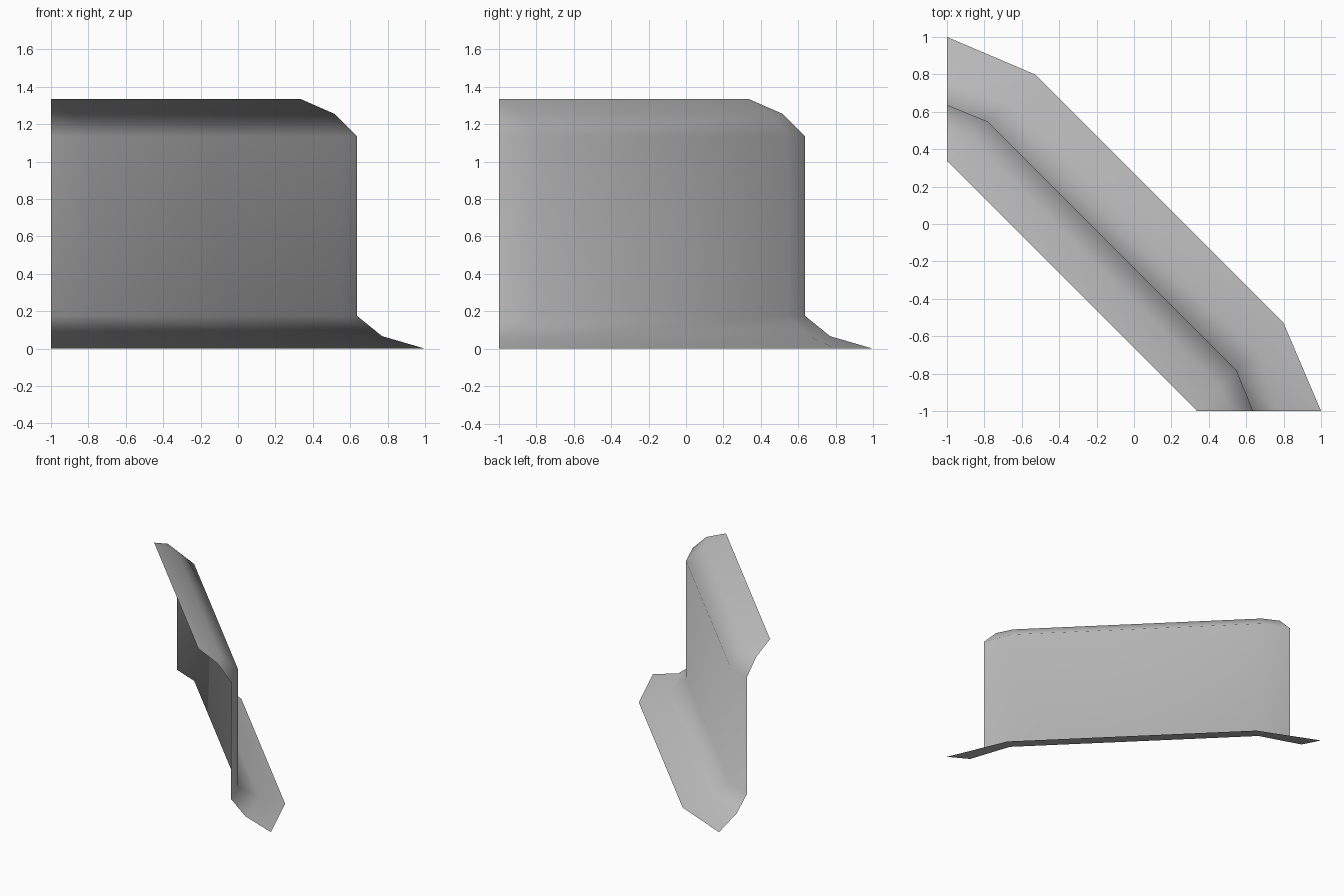
import bpy
import bmesh

if "Cube" in bpy.data.objects:
    bpy.data.objects.remove(bpy.data.objects["Cube"])

# Plain grey sheet material
grey = bpy.data.materials.new("plain grey")
grey.diffuse_color = (0.52, 0.52, 0.52, 1.0)
grey.use_nodes = True
grey.node_tree.nodes["Principled BSDF"].inputs["Base Color"].default_value = grey.diffuse_color

# Cross-section from foot to top lip: height, end position, bend corner (x, y)
profile = [
    (0.00, 1.00, (0.80, -0.53)),
    (0.067, 0.77, (0.66, -0.67)),
    (0.175, 0.637, (0.548, -0.782)),
    (1.135, 0.637, (0.548, -0.782)),
    (1.255, 0.517, (0.455, -0.875)),
    (1.335, 0.333, (0.334, -0.996)),
]

bm = bmesh.new()
rows = []
for z, end, (cx, cy) in profile:
    # Each row bends twice and is mirrored across the diagonal
    half = [(end, -1.0), (cx, cy)]
    path = half + [(y, x) for x, y in reversed(half)]
    rows.append([bm.verts.new((x, y, z)) for x, y in path])

# Skin the rows into one open sheet, facing the outer side
for low, high in zip(rows, rows[1:]):
    for i in range(len(low) - 1):
        face = bm.faces.new((low[i], low[i + 1], high[i + 1], high[i]))
        face.smooth = True

mesh = bpy.data.meshes.new("corner_wall_panel")
bm.to_mesh(mesh)
bm.free()
mesh.materials.append(grey)
panel = bpy.data.objects.new("corner_wall_panel", mesh)
bpy.context.collection.objects.link(panel)
